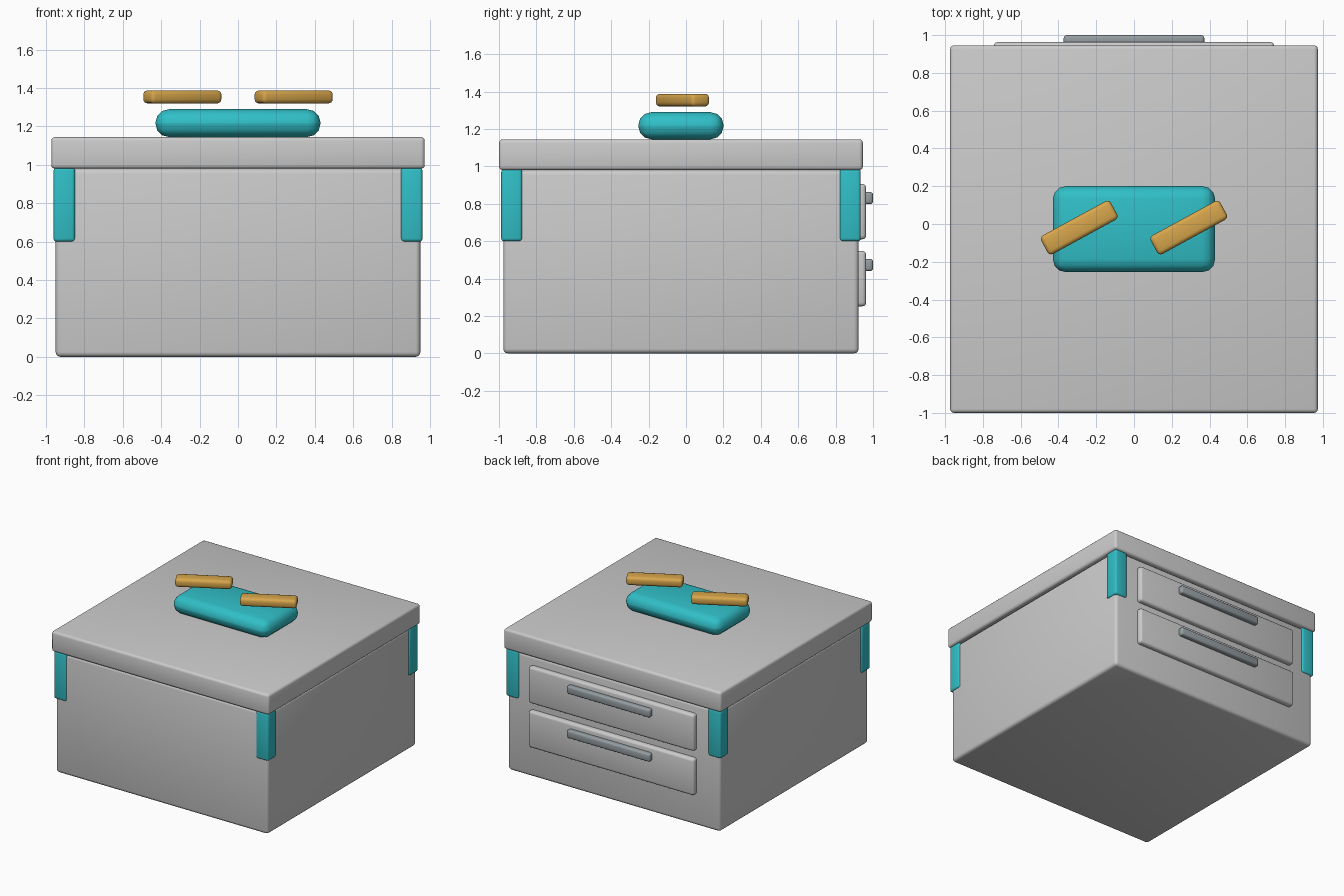
import bpy
from math import radians

if "Cube" in bpy.data.objects:
    bpy.data.objects.remove(bpy.data.objects["Cube"])

CY = -0.027  # centre of the cabinet in y; drawers stick out at the back


def material(name, color):
    m = bpy.data.materials.new(name)
    m.diffuse_color = (*color, 1)
    m.use_nodes = True
    m.node_tree.nodes["Principled BSDF"].inputs["Base Color"].default_value = m.diffuse_color
    return m


teal = material("teal", (0.03, 0.52, 0.57))
gold = material("gold", (0.68, 0.38, 0.07))
steel = material("steel", (0.30, 0.34, 0.36))


def box(name, x, y, z, bevel, mat=None, turn=0, segments=3):
    """Rounded box from (min, max) ranges, optionally turned about z."""
    ranges = (x, y, z)
    bpy.ops.mesh.primitive_cube_add(size=1, location=[(a + b) / 2 for a, b in ranges])
    ob = bpy.context.object
    ob.name = name
    ob.scale = [b - a for a, b in ranges]
    bpy.ops.object.transform_apply(location=False, rotation=False, scale=True)
    ob.rotation_euler.z = turn
    mod = ob.modifiers.new("round_edges", 'BEVEL')
    mod.width = bevel
    mod.segments = segments
    bpy.ops.object.modifier_apply(modifier=mod.name)
    bpy.ops.object.shade_smooth_by_angle(angle=radians(35))
    if mat:
        ob.data.materials.append(mat)
    return ob


# cabinet body and top slab
box("body", (-0.95, 0.95), (CY - 0.95, CY + 0.95), (0, 0.98), 0.025)
box("lid", (-0.973, 0.973), (CY - 0.973, CY + 0.973), (0.98, 1.145), 0.02)

# corner guards
for sx in (-1, 1):
    for sy in (-1, 1):
        cx, cy = sx * 0.905, CY + sy * 0.905
        box("corner_guard", (cx - 0.056, cx + 0.056), (cy - 0.056, cy + 0.056),
            (0.6, 0.985), 0.016, teal)

# drawers with handles on the back
for i, z in enumerate((0.40, 0.758)):
    box(f"drawer_{i}", (-0.742, 0.742), (0.885, 0.963), (z - 0.148, z + 0.148), 0.02)
    box(f"drawer_handle_{i}", (-0.372, 0.372), (0.945, 1.0), (z + 0.04, z + 0.105), 0.015, steel)

# cushion and the two slanted bars above it
box("cushion", (-0.43, 0.43), (CY - 0.228, CY + 0.228), (1.145, 1.29), 0.07, teal)
for sx in (-1, 1):
    cx = sx * 0.29
    box("bar", (cx - 0.21, cx + 0.21), (-0.075, 0.037), (1.32, 1.388), 0.022, gold, radians(28.6))
